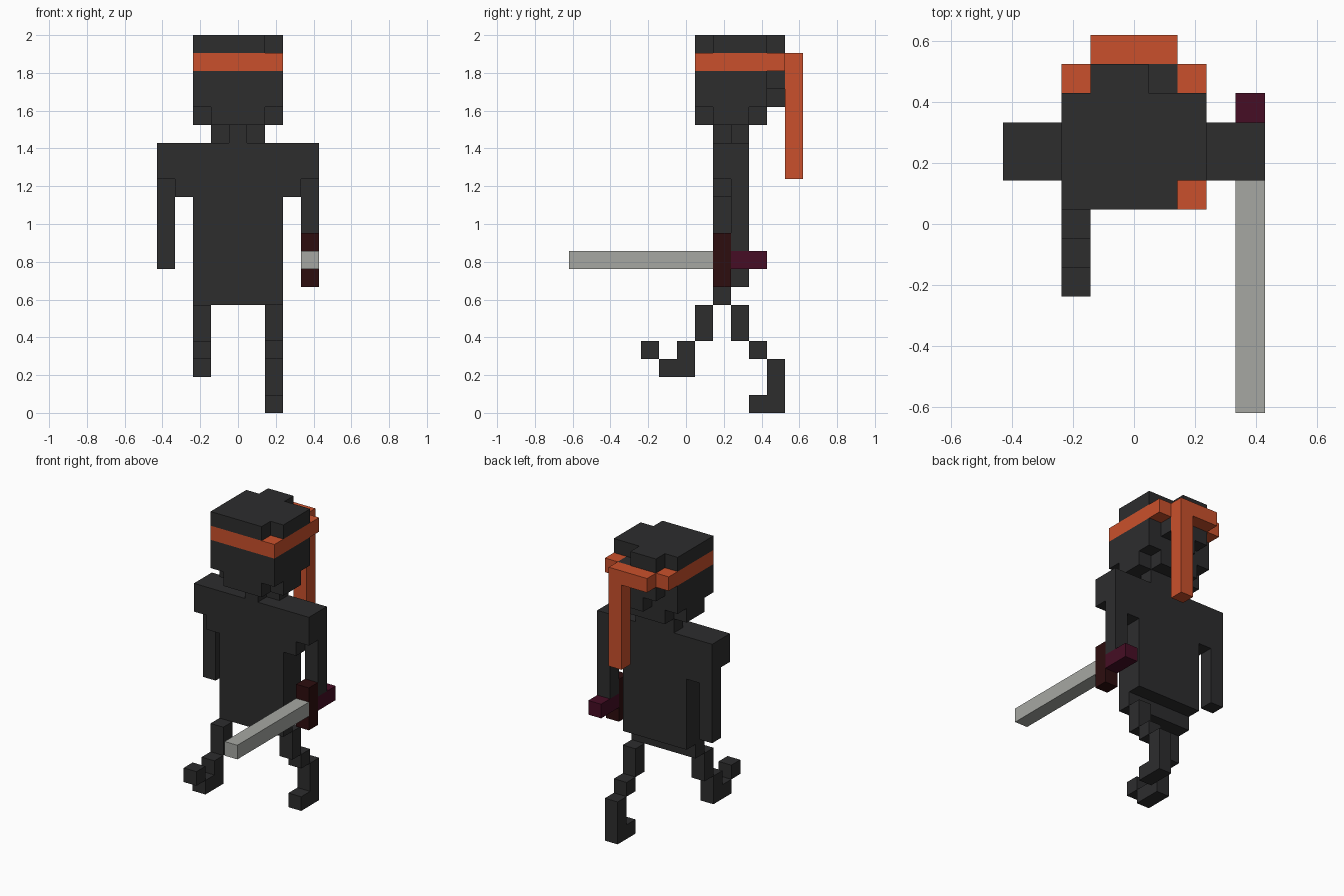
import bpy
import bmesh
from itertools import product
from mathutils import Vector

if "Cube" in bpy.data.objects:
    bpy.data.objects.remove(bpy.data.objects["Cube"])

V = 2 / 21                                # edge of one cube
ORIGIN = Vector((-4.5, -6.5, 0))          # 9 x 13 x 21 cube grid, centred


def material(name, rgb):
    m = bpy.data.materials.new(name)
    m.diffuse_color = (*rgb, 1)
    m.use_nodes = True
    m.node_tree.nodes["Principled BSDF"].inputs["Base Color"].default_value = m.diffuse_color
    return m


CLOTH = material("charcoal_cloth", (0.026, 0.026, 0.027))
ORANGE = material("orange_band", (0.59, 0.081, 0.025))
STEEL = material("grey_steel", (0.38, 0.39, 0.365))
GUARD = material("dark_red_guard", (0.026, 0.004, 0.0045))
GRIP = material("purple_grip", (0.061, 0.004, 0.018))

AXES = [Vector(a) for a in ((1, 0, 0), (0, 1, 0), (0, 0, 1))]


def part(name, mat, *boxes, cut=()):
    """Outer skin of boxes (x0, x1, y0, y1, z0, z1) in grid units, minus cut cells."""
    cells = set()
    for x0, x1, y0, y1, z0, z1 in boxes:
        cells |= set(product(range(x0, x1), range(y0, y1), range(z0, z1)))
    cells -= set(cut)
    bm = bmesh.new()
    for c in cells:
        for i, side in product(range(3), (1, -1)):
            n = AXES[i] * side
            if tuple(int(k) for k in Vector(c) + n) in cells:
                continue
            u, v = AXES[(i + 1) % 3] / 2, AXES[(i + 2) % 3] / 2
            mid = Vector(c) + Vector((.5, .5, .5)) + n / 2 + ORIGIN
            ring = [mid - u - v, mid + u - v, mid + u + v, mid - u + v]
            bm.faces.new([bm.verts.new(p * V) for p in ring[::side]])
    bmesh.ops.remove_doubles(bm, verts=bm.verts, dist=1e-4)
    bmesh.ops.dissolve_limit(bm, angle_limit=0.01, verts=bm.verts, edges=bm.edges)
    mesh = bpy.data.meshes.new(name)
    bm.to_mesh(mesh)
    bm.free()
    mesh.materials.append(mat)
    obj = bpy.data.objects.new(name, mesh)
    bpy.context.collection.objects.link(obj)


def mirror(box):
    return (9 - box[1], 9 - box[0], *box[2:])


# Head: stepped jaw, main block and knot at the back
part("head", CLOTH,
     (2, 7, 8, 10, 16, 17), (3, 6, 7, 11, 16, 17),
     (2, 7, 7, 11, 17, 19),
     (3, 6, 11, 12, 18, 19), (4, 5, 11, 12, 17, 18))
part("head_knot", CLOTH, (3, 6, 11, 12, 19, 20))
part("head_top", CLOTH, (2, 7, 7, 11, 20, 21), (3, 5, 11, 12, 20, 21),
     cut=[(6, 7, 20)])
part("neck", CLOTH, (4, 5, 8, 10, 15, 16), (3, 6, 9, 10, 15, 16))

# Headband with hanging tail
part("headband", ORANGE, (2, 7, 7, 11, 19, 20),
     (2, 3, 11, 12, 19, 20), (6, 7, 11, 12, 19, 20))
part("headband_tail", ORANGE, (3, 6, 12, 13, 19, 20), (5, 6, 12, 13, 13, 20))

# Torso with shoulders
shoulder = [(1, 2, 8, 10, 12, 15), (0, 1, 8, 9, 13, 15), (0, 1, 9, 10, 13, 15)]
part("torso", CLOTH, (2, 7, 8, 9, 6, 15), (2, 7, 9, 10, 7, 15),
     *shoulder, *map(mirror, shoulder))

# Arms
part("left_arm", CLOTH, (0, 1, 9, 10, 8, 13))
part("right_arm", CLOTH, (8, 9, 9, 10, 9, 13))

# Running legs: one lifted forward, one planted behind
part("forward_leg", CLOTH, (2, 3, 7, 8, 4, 6), (2, 3, 6, 7, 2, 4),
     (2, 3, 5, 6, 2, 3), (2, 3, 4, 5, 3, 4))
part("rear_leg", CLOTH, (6, 7, 9, 10, 4, 6), (6, 7, 10, 11, 3, 4),
     (6, 7, 11, 12, 0, 3), (6, 7, 10, 11, 0, 1))

# Sword
part("sword_blade", STEEL, (8, 9, 0, 8, 8, 9))
part("sword_guard", GUARD, (8, 9, 8, 9, 7, 10))
part("sword_grip", GRIP, (8, 9, 9, 11, 8, 9))
